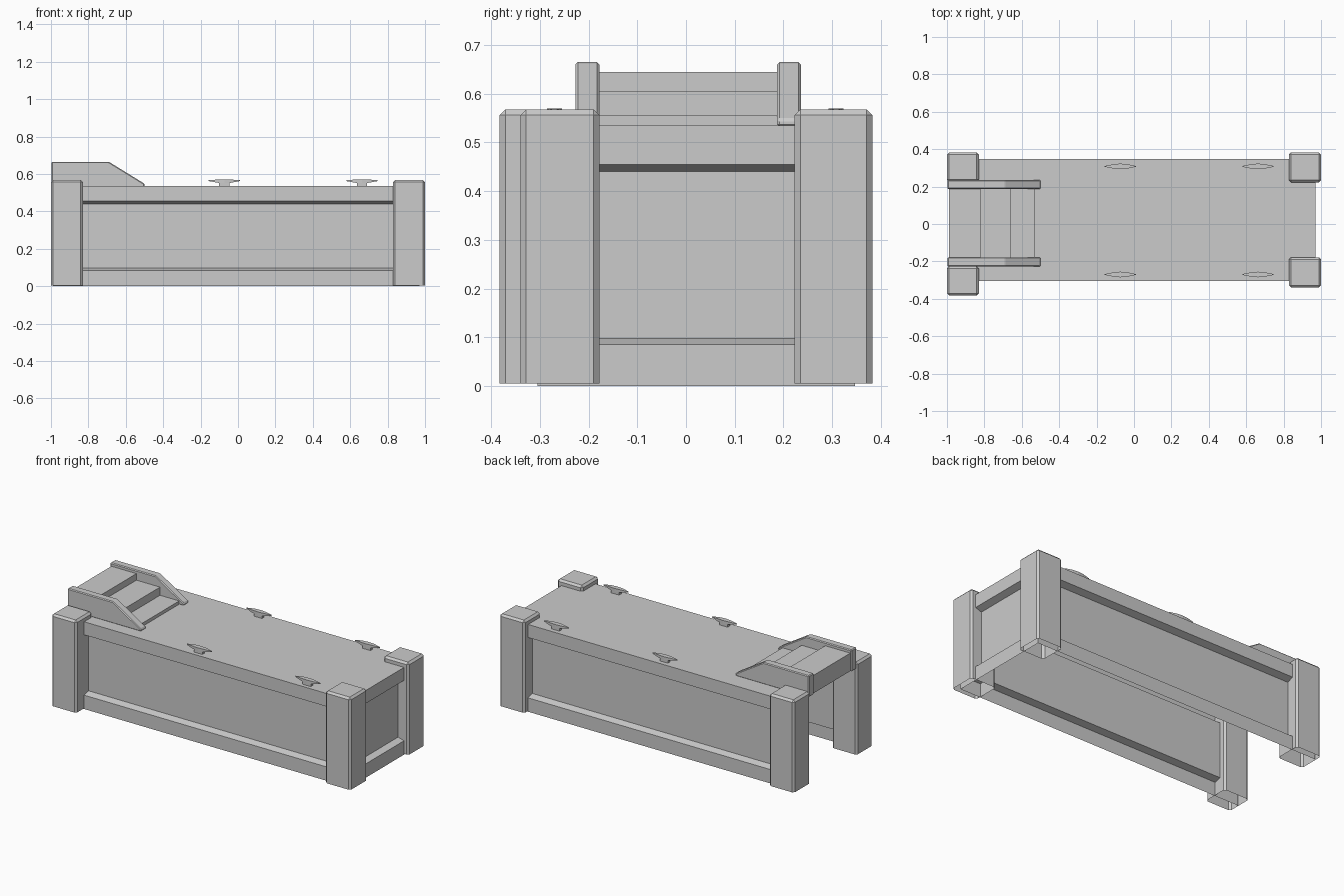
import bpy, bmesh

if "Cube" in bpy.data.objects:
    bpy.data.objects.remove(bpy.data.objects["Cube"])


def finish(name, bm):
    bmesh.ops.recalc_face_normals(bm, faces=bm.faces)
    me = bpy.data.meshes.new(name)
    bm.to_mesh(me)
    bm.free()
    ob = bpy.data.objects.new(name, me)
    bpy.context.collection.objects.link(ob)
    return ob


def extrude_xz(name, pts, y0, y1, bevel=0.0):
    """Extrude a closed x-z outline along y."""
    bm = bmesh.new()
    face = bm.faces.new([bm.verts.new((x, y0, z)) for x, z in pts])
    res = bmesh.ops.extrude_face_region(bm, geom=[face])
    verts = [v for v in res["geom"] if isinstance(v, bmesh.types.BMVert)]
    bmesh.ops.translate(bm, verts=verts, vec=(0, y1 - y0, 0))
    if bevel:
        bmesh.ops.bevel(bm, geom=list(bm.edges), offset=bevel, segments=1,
                        affect='EDGES')
    return finish(name, bm)


# Corner posts: chamfered on the sides and top, open underneath
def post(name, x0, x1, y0, y1, z0=0.005, z1=0.568, chamfer=0.012):
    bm = bmesh.new()
    bmesh.ops.create_cube(bm, size=1)
    for v in bm.verts:
        v.co = (x0 if v.co.x < 0 else x1,
                y0 if v.co.y < 0 else y1,
                z0 if v.co.z < 0 else z1)
    bottom = [f for f in bm.faces if f.calc_center_median().z < z0 + 0.001]
    bmesh.ops.delete(bm, geom=bottom, context='FACES')
    edges = [e for e in bm.edges if max(v.co.z for v in e.verts) > z0 + 0.001]
    bmesh.ops.bevel(bm, geom=edges, offset=chamfer, segments=1, affect='EDGES')
    return finish(name, bm)


post("front_left_post", -1.0, -0.83, -0.383, -0.225)
post("front_right_post", 0.828, 1.0, -0.34, -0.178)
post("back_left_post", -1.0, -0.83, 0.225, 0.383)
post("back_right_post", 0.828, 1.0, 0.223, 0.383)

# Dock body: thin shell with recessed panels on three sides, open left and below
XL, XR, YF, YB, TOP = -0.99, 0.97, -0.305, 0.347, 0.535
profile = [(0, 0), (0, 0.085), (0.04, 0.097), (0.04, 0.44), (0, 0.455), (0, TOP)]
bm = bmesh.new()
rows = []
for d, z in profile:
    path = [(XL, YF + d), (XR - d, YF + d), (XR - d, YB - d), (XL, YB - d)]
    rows.append([bm.verts.new((x, y, z)) for x, y in path])
for low, high in zip(rows, rows[1:]):
    for i in range(3):
        bm.faces.new((low[i], low[i + 1], high[i + 1], high[i]))
bm.faces.new(rows[-1])
finish("dock_body", bm)

# Steps down from the left end
extrude_xz("steps", [(-0.99, TOP), (-0.99, 0.645), (-0.82, 0.645), (-0.82, 0.605),
                     (-0.66, 0.605), (-0.66, 0.555), (-0.53, 0.555), (-0.53, TOP)],
           -0.19, 0.2)

# Side rails of the steps
rail = [(-0.998, 0.532), (-0.998, 0.665), (-0.69, 0.665), (-0.5, 0.548), (-0.5, 0.532)]
for side, y0, y1 in (("front", -0.227, -0.178), ("back", 0.187, 0.236)):
    extrude_xz(side + "_step_rail", rail, y0, y1, bevel=0.005)


# Mooring cleats: stem with a flat pointed crossbar
def cleat(name, cx, cy):
    bm = bmesh.new()
    sections = [(-0.084, 0.002, 0.562, 0.567), (-0.035, 0.012, 0.553, 0.570),
                (0.035, 0.012, 0.553, 0.570), (0.084, 0.002, 0.562, 0.567)]
    sections.insert(2, (0.0, 0.015, 0.551, 0.570))
    rings = [[bm.verts.new((cx + x, cy + sy * w, z))
              for sy, z in ((-1, lo), (1, lo), (1, hi), (-1, hi))]
             for x, w, lo, hi in sections]
    for a, b in zip(rings, rings[1:]):
        for i in range(4):
            j = (i + 1) % 4
            bm.faces.new((a[i], a[j], b[j], b[i]))
    bm.faces.new(rings[0])
    bm.faces.new(rings[-1])
    stem = bmesh.ops.create_cube(bm, size=1)["verts"]
    for v in stem:
        v.co = (cx + v.co.x * 0.055, cy + v.co.y * 0.022,
                0.53 if v.co.z < 0 else 0.556)
    return finish(name, bm)


for side, y in (("front", -0.27), ("back", 0.308)):
    for end, x in (("left", -0.073), ("right", 0.663)):
        cleat(f"{side}_{end}_cleat", x, y)
